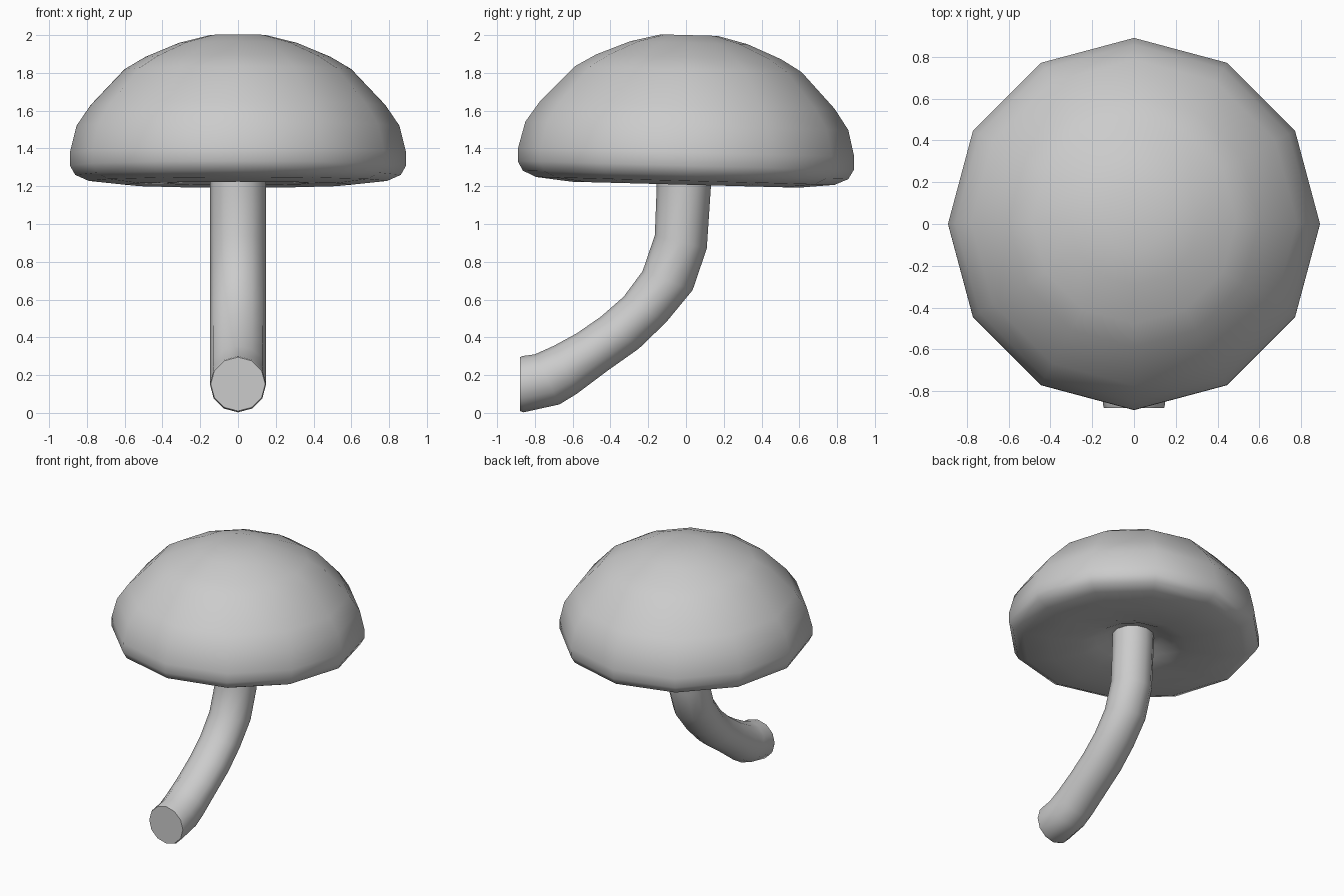
import bpy, math
from mathutils import Vector, Matrix

if "Cube" in bpy.data.objects:
    bpy.data.objects.remove(bpy.data.objects["Cube"])

SIDES = 12


def skin(name, rings, start_cap, end_cap, sharp_angle):
    """Join equal-sized rings of points into a tube, optionally closing the ends."""
    verts = [p for ring in rings for p in ring]
    faces = []
    for r in range(len(rings) - 1):
        for i in range(SIDES):
            j = (i + 1) % SIDES
            a, b = r * SIDES, (r + 1) * SIDES
            faces.append((a + i, a + j, b + j, b + i))
    if start_cap:
        faces.append(tuple(reversed(range(SIDES))))
    if end_cap:
        faces.append(tuple(range((len(rings) - 1) * SIDES, len(verts))))
    mesh = bpy.data.meshes.new(name)
    mesh.from_pydata(verts, [], faces)
    obj = bpy.data.objects.new(name, mesh)
    bpy.context.collection.objects.link(obj)
    bpy.ops.object.select_all(action='DESELECT')
    obj.select_set(True)
    bpy.context.view_layer.objects.active = obj
    bpy.ops.object.mode_set(mode='EDIT')
    bpy.ops.mesh.select_all(action='SELECT')
    bpy.ops.mesh.normals_make_consistent(inside=False)
    bpy.ops.object.mode_set(mode='OBJECT')
    bpy.ops.object.shade_smooth_by_angle(angle=math.radians(sharp_angle))
    return obj


angles = [2 * math.pi * i / SIDES for i in range(SIDES)]

# Cap: (radius, height) profile from crown, over the rim, to the hollow underneath
cap_profile = [(0.15, 2.0), (0.31, 1.96), (0.49, 1.885), (0.60, 1.82), (0.78, 1.63),
               (0.855, 1.52), (0.89, 1.38), (0.89, 1.31), (0.862, 1.26), (0.79, 1.228),
               (0.60, 1.208), (0.38, 1.215), (0.27, 1.25), (0.19, 1.29), (0.10, 1.31)]
pivot = Vector((0, 0, 1.35))
tilt = (Matrix.Translation(pivot) @ Matrix.Rotation(math.radians(-1.5), 4, 'X')
        @ Matrix.Translation(-pivot))
cap_rings = [[tilt @ Vector((r * math.cos(a), r * math.sin(a), z)) for a in angles]
             for r, z in cap_profile]
skin("mushroom_cap", cap_rings, True, True, 75)

# Stem: each ring spans an upper-edge and a lower-edge point (y, z)
stem_edges = [((-0.88, 0.295), (-0.88, 0.01)), ((-0.865, 0.301), (-0.86, 0.003)),
              ((-0.80, 0.31), (-0.67, 0.045)), ((-0.70, 0.355), (-0.58, 0.10)),
              ((-0.58, 0.42), (-0.42, 0.22)), ((-0.45, 0.51), (-0.25, 0.34)),
              ((-0.33, 0.615), (-0.105, 0.48)), ((-0.23, 0.75), (0.035, 0.65)),
              ((-0.165, 0.94), (0.11, 0.87)), ((-0.155, 1.20), (0.132, 1.20)),
              ((-0.155, 1.33), (0.135, 1.33))]
stem_rings = []
for k, (top, low) in enumerate(stem_edges):
    top, low = Vector((0, *top)), Vector((0, *low))
    mid, half = (top + low) / 2, (top - low) / 2
    width = Vector((0.144 if k == 0 else 0.149, 0, 0))
    stem_rings.append([mid + half * math.cos(a) + width * math.sin(a) for a in angles])
skin("mushroom_stem", stem_rings, True, True, 50)
